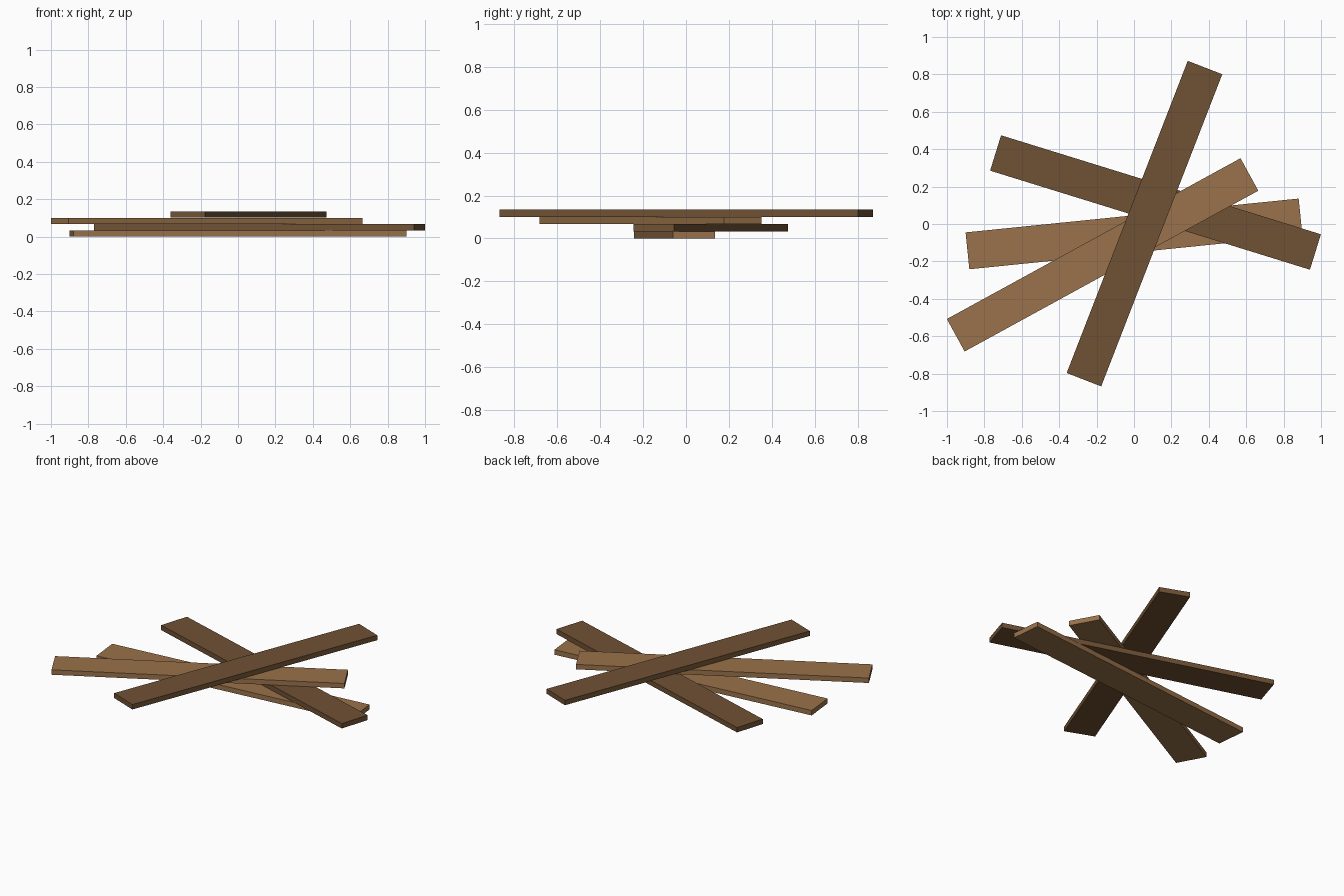
import bpy
from math import radians

cube = bpy.data.objects.get("Cube")
if cube:
    bpy.data.objects.remove(cube, do_unlink=True)

LENGTH, WIDTH, THICK = 1.79, 0.198, 0.033
PITCH = 0.0337


def make_material(name, colour):
    mat = bpy.data.materials.new(name)
    mat.use_nodes = True
    mat.diffuse_color = colour
    mat.node_tree.nodes["Principled BSDF"].inputs["Base Color"].default_value = colour
    return mat


light_wood = make_material("light wood", (0.32, 0.17, 0.07, 1))
dark_wood = make_material("dark wood", (0.16, 0.082, 0.034, 1))


def make_plank(name, layer, x, y, angle, mat):
    """One flat board lying on the given layer of the pile."""
    z = THICK / 2 + layer * PITCH
    bpy.ops.mesh.primitive_cube_add(size=1, location=(x, y, z),
                                    rotation=(0, 0, radians(angle)))
    plank = bpy.context.object
    plank.name = name
    plank.scale = (LENGTH, WIDTH, THICK)
    plank.data.materials.append(mat)


# Boards stacked from the ground up, alternating in tone
planks = [
    ("bottom_plank", 0, -0.053, 5.8, light_wood),
    ("lower_plank", 0.115, 0.115, -17.2, dark_wood),
    ("upper_plank", -0.168, -0.165, 28.7, light_wood),
    ("top_plank", 0.056, 0.002, 68.8, dark_wood),
]
for layer, (name, x, y, angle, mat) in enumerate(planks):
    make_plank(name, layer, x, y, angle, mat)
